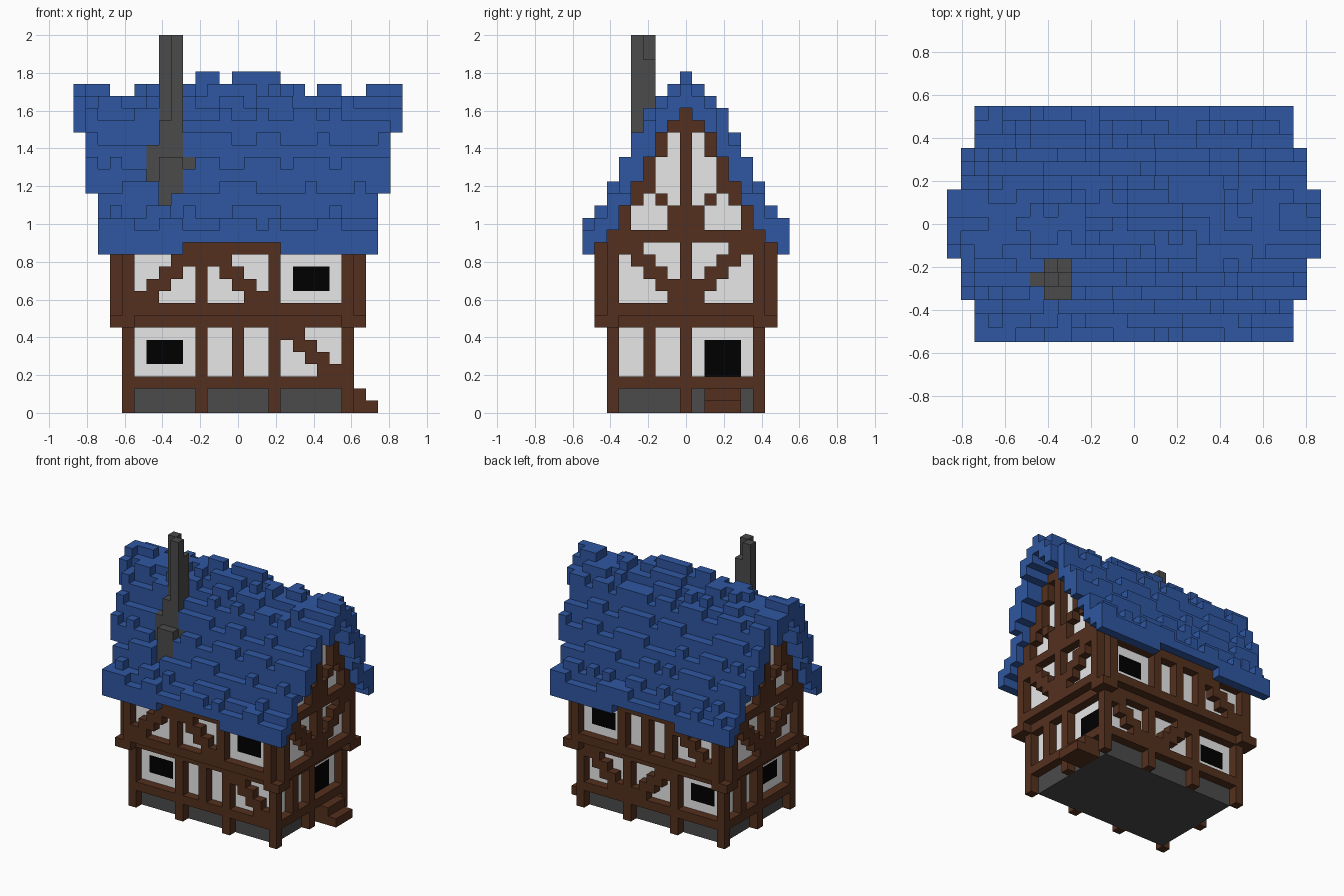
import bpy
import random

if "Cube" in bpy.data.objects:
    bpy.data.objects.remove(bpy.data.objects["Cube"])

random.seed(11)
U = 2 / 31            # size of one cube
cells = {}            # (x, y, z) -> part name; x and y are cube centres, z is cube floor


def rng(a, b):
    return range(a, b + 1)


def box(part, x, y, z, over=True):
    """Fill an inclusive block of cubes."""
    for i in rng(*x):
        for j in rng(*y):
            for k in rng(*z):
                if over or (i, j, k) not in cells:
                    cells[i, j, k] = part


def wall_front(layer):
    """Painter for a wall across x at a given y."""
    return lambda part, a, z: box(part, a, (layer, layer), z)


def wall_side(layer):
    """Painter for a wall across y at a given x."""
    return lambda part, a, z: box(part, (layer, layer), a, z)


def posts(paint, places, z):
    for p in places:
        paint("timber_frame", (p, p), z)


def brace(paint, a, z, step, n):
    """Stepped diagonal, two cubes wide, going down in direction step."""
    for k in range(n):
        p = a + k * step
        paint("timber_frame", tuple(sorted((p, p + step))), (z - k, z - k))


# ---- solid cores ----
box("stone_base", (-8, 8), (-5, 5), (0, 1))
box("plaster_walls", (-8, 8), (-5, 5), (2, 6))
box("timber_frame", (-9, 9), (-6, 6), (7, 7))
box("plaster_walls", (-9, 9), (-6, 6), (8, 13))

# gable profile: top of the frame for each distance from the ridge
FRAME_TOP = [25, 24, 23, 21, 19, 17, 15, 14]
for y in rng(-6, 6):
    box("plaster_walls", (-9, 9), (y, y), (14, FRAME_TOP[abs(y)] - 1))

# ---- lower storey frame ----
for s in (-1, 1):
    f, w = wall_front(6 * s), wall_side(9 * s)
    f("timber_frame", (-9, 9), (2, 2))
    w("timber_frame", (-6, 6), (2, 2))
    posts(f, (-9, -3, 3, 9), (0, 6))
    posts(w, (-6, 0, 6), (0, 6))
    posts(w, (-3 * s,), (2, 6))
posts(wall_front(-6), (0,), (2, 6))
brace(wall_front(-6), 4, 6, 1, 4)
brace(wall_front(6), 8, 6, -1, 4)
brace(wall_front(6), -2, 6, 1, 4)

# ---- brackets under the corners of the upper storey ----
for sx in (-1, 1):
    for sy in (-1, 1):
        for x, y in ((10, 7), (9, 7), (10, 6)):
            box("timber_frame", (x * sx, x * sx), (y * sy, y * sy), (7, 7))

# ---- upper storey frame ----
for s in (-1, 1):
    f, w = wall_front(7 * s), wall_side(10 * s)
    for z in (8, 13):
        f("timber_frame", (-9, 9), (z, z))
    for z in (8, 14):
        w("timber_frame", (-6, 6), (z, z))
    posts(f, (-9, -3, 3, 9), (8, 13))
    posts(w, (-6, 0, 6), (8, 14))
    brace(f, -4, 12, -1, 4)
    for m in (-1, 1):
        brace(w, 5 * m, 13, -m, 5)
    # gable frame: stepped rafters, king post and small struts
    for y in rng(-6, 6):
        top, d = FRAME_TOP[abs(y)] - 1, abs(y)
        low = top if d < 2 else (18 if d == 3 else top - 1)
        w("timber_frame", (y, y), (max(15, low) if d < 6 else 14, top))
    posts(w, (0,), (14, 24))
    w("timber_frame", (-1, 1), (15, 16))
    posts(w, (-2, 2), (17, 17))
brace(wall_front(-7), -2, 12, 1, 4)
posts(wall_front(7), (0,), (8, 13))

# ---- windows and door opening, set in the plaster ----
for s in (-1, 1):
    wall_front(5 * s)("windows", (-7, -5), (4, 5))
    wall_front(6 * s)("windows", (5, 7), (10, 11))
wall_side(-8)("windows", (-4, -2), (4, 5))
wall_side(8)("door_opening", (2, 4), (3, 5))

# ---- door steps ----
box("door_steps", (9, 11), (2, 4), (0, 0))
box("door_steps", (9, 10), (2, 4), (1, 1))

# ---- chimney ----
box("chimney", (-6, -6), (-3, -3), (17, 30))
box("chimney", (-5, -5), (-4, -4), (17, 30))
box("chimney", (-5, -5), (-3, -3), (17, 28))
box("chimney", (-6, -6), (-4, -4), (17, 23))
box("chimney", (-6, -6), (-5, -5), (17, 20))
box("chimney", (-5, -5), (-5, -5), (18, 20))
box("chimney", (-7, -7), (-4, -4), (19, 21))
box("chimney", (-4, -4), (-4, -4), (20, 20))

# ---- roof: rows of cubes with randomly raised tiles, flaring to the ridge ----
ROOF_TOP = [28, 27, 26, 25, 23, 21, 19, 17, 16]
ROOF_LOW = FRAME_TOP + [13]
BY_CHIMNEY = {(-6, -6): 17, (-5, -6): 18, (-7, -5): 19, (-4, -5): 20,
              (-7, -4): 22, (-6, -5): 20, (-5, -5): 20}
GAPS = (-10, -9, 6, 9, 10)
for y in rng(-8, 8):
    d = abs(y)
    half = 13 if d <= 2 else 12 if d <= 5 else 11
    x, raised = -half, random.random() < 0.5
    while x <= half:
        end = min(half, x + random.choice((0, 0, 1, 1, 2, 3)))
        for i in rng(x, end):
            top = ROOF_TOP[d] - (0 if raised else 1)
            if d == 0:      # broken ridge line
                top = 28 if i in (-3, -2, 0, 1, 2, 3) else 26 if i in GAPS else 27
            elif d == 1 and i in GAPS:
                top = 26
            top = BY_CHIMNEY.get((i, y), top)
            low = ROOF_LOW[d] + (1 if d == 8 and -4 <= i <= 3 else 0)
            if d == 5 and abs(i) == 12:
                low = 18
            box("roof_tiles", (i, i), (y, y), (low, top - 1), over=False)
        x, raised = end + 1, not raised


# ---- materials ----
def material(name, rgb):
    m = bpy.data.materials.new(name)
    m.diffuse_color = (*rgb, 1)
    m.use_nodes = True
    m.node_tree.nodes["Principled BSDF"].inputs["Base Color"].default_value = m.diffuse_color
    return m


brown = material("brown wood", (0.088, 0.03, 0.013))
grey = material("grey stone", (0.07, 0.07, 0.07))
white = material("white plaster", (0.8, 0.8, 0.8))
black = material("black opening", (0.0, 0.0, 0.0))
blue = material("blue tile", (0.028, 0.095, 0.36))
PARTS = {"timber_frame": brown, "door_steps": brown, "stone_base": grey,
         "chimney": grey, "plaster_walls": white, "windows": black,
         "door_opening": black, "roof_tiles": blue}


# ---- meshes: only the cube sides that are open to the air ----
def build(part, mat):
    verts, faces = {}, []
    for c in [k for k, v in cells.items() if v == part]:
        for axis in range(3):
            for s in (0, 1):
                n = list(c)
                n[axis] += 2 * s - 1
                if tuple(n) in cells:
                    continue
                b, e = (axis + 1) % 3, (axis + 2) % 3
                face = []
                for p, q in ((0, 0), (1, 0), (1, 1), (0, 1)):
                    v = list(c)
                    v[axis] += s
                    v[b] += p
                    v[e] += q
                    face.append(verts.setdefault(tuple(v), len(verts)))
                faces.append(face if s else face[::-1])
    mesh = bpy.data.meshes.new(part)
    pts = [((x - 0.5) * U, (y - 0.5) * U, z * U) for x, y, z in verts]
    mesh.from_pydata(pts, [], faces)
    mesh.materials.append(mat)
    bpy.context.collection.objects.link(bpy.data.objects.new(part, mesh))


for part, mat in PARTS.items():
    build(part, mat)
